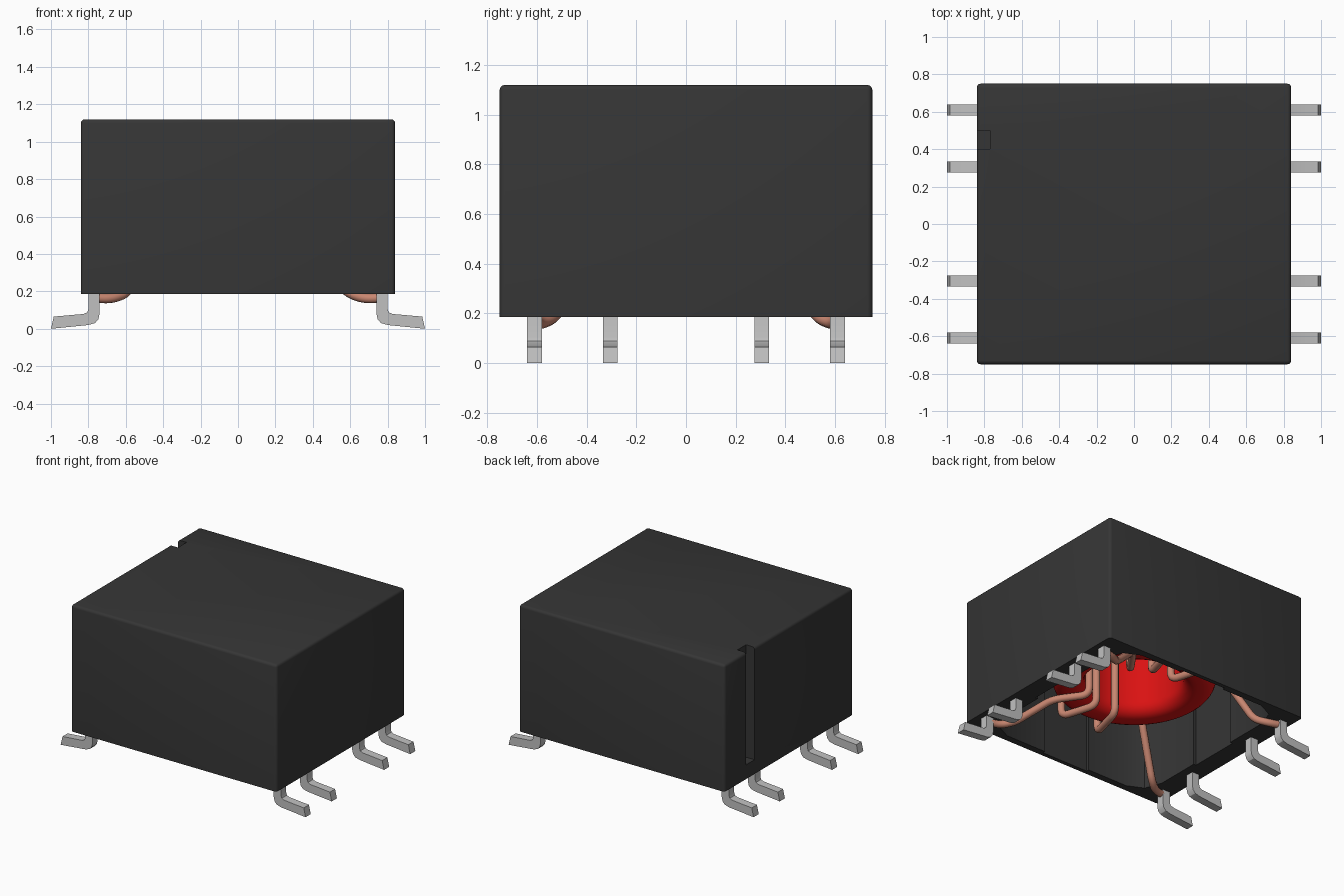
import bpy, bmesh, math
from mathutils import Vector

cube = bpy.data.objects.get("Cube")
if cube:
    bpy.data.objects.remove(cube, do_unlink=True)


def material(name, rgb, rough=0.6):
    m = bpy.data.materials.new(name)
    m.use_nodes = True
    m.diffuse_color = (*rgb, 1)
    bsdf = m.node_tree.nodes["Principled BSDF"]
    bsdf.inputs["Base Color"].default_value = (*rgb, 1)
    bsdf.inputs["Roughness"].default_value = rough
    return m


BLACK = material("charcoal plastic", (0.036, 0.036, 0.036))
METAL = material("pin grey", (0.53, 0.53, 0.53))
COPPER = material("copper", (0.58, 0.24, 0.165))
RED = material("core red", (0.70, 0.006, 0.006))


def add_object(name, bm, mat):
    bmesh.ops.recalc_face_normals(bm, faces=bm.faces[:])
    me = bpy.data.meshes.new(name)
    bm.to_mesh(me)
    bm.free()
    me.materials.append(mat)
    ob = bpy.data.objects.new(name, me)
    bpy.context.collection.objects.link(ob)
    return ob


def smooth(ob, angle=35):
    bpy.ops.object.select_all(action="DESELECT")
    ob.select_set(True)
    bpy.context.view_layer.objects.active = ob
    bpy.ops.object.shade_smooth_by_angle(angle=math.radians(angle))


def prism(name, points, offset, mat):
    """Closed outline of 3D points, extruded along offset."""
    bm = bmesh.new()
    face = bm.faces.new([bm.verts.new(p) for p in points])
    ext = bmesh.ops.extrude_face_region(bm, geom=[face])
    verts = [g for g in ext["geom"] if isinstance(g, bmesh.types.BMVert)]
    bmesh.ops.translate(bm, verts=verts, vec=offset)
    return add_object(name, bm, mat)


def box(name, lo, hi, mat, bevel=0.0):
    bm = bmesh.new()
    bmesh.ops.create_cube(bm, size=1)
    for v in bm.verts:
        v.co = Vector([lo[i] + (v.co[i] + 0.5) * (hi[i] - lo[i]) for i in range(3)])
    if bevel:
        # every edge is rounded except those around the open underside
        edges = [e for e in bm.edges if max(v.co.z for v in e.verts) > lo[2] + 0.01]
        bmesh.ops.bevel(bm, geom=edges, offset=bevel, segments=3, profile=0.5,
                        affect="EDGES")
    return add_object(name, bm, mat)


def cut(ob, cutter):
    mod = ob.modifiers.new("cut", "BOOLEAN")
    mod.operation = "DIFFERENCE"
    mod.solver = "EXACT"
    mod.object = cutter
    bpy.context.view_layer.objects.active = ob
    bpy.ops.object.modifier_apply(modifier=mod.name)
    bpy.data.objects.remove(cutter, do_unlink=True)


# Case: hollow cover, open underneath, with an index slot on the right side
case = box("case", (-0.84, -0.75, 0.185), (0.84, 0.75, 1.12), BLACK, 0.02)
quarter = [(0.70, 0.19), (0.68, 0.19), (0.68, 0.52), (0.635, 0.645),
           (0.52, 0.70), (0.19, 0.70), (0.19, 0.72)]
outline = (quarter + [(-x, y) for x, y in reversed(quarter)]
           + [(-x, -y) for x, y in quarter]
           + [(x, -y) for x, y in reversed(quarter)])
cut(case, prism("cavity_cutter", [(x, y, 0.1) for x, y in outline], (0, 0, 0.94), BLACK))
cut(case, box("slot_cutter", (-0.95, 0.40, 0.29), (-0.77, 0.50, 1.3), BLACK))
smooth(case)

# Pins: four bent feet on each side
PIN = [(0.80, 0.30), (0.80, 0.105), (0.806, 0.088), (0.825, 0.079), (0.985, 0.065),
       (1.0, 0.0), (0.80, 0.02), (0.765, 0.03), (0.747, 0.05), (0.74, 0.08), (0.74, 0.30)]
for side, label in ((1, "left"), (-1, "right")):
    for i, y in enumerate((-0.61, -0.305, 0.305, 0.61)):
        pin = prism(f"{label}_pin_{i + 1}", [(side * x, y - 0.03, z) for x, z in PIN],
                    (0, 0.06, 0), METAL)
        smooth(pin, 30)

# Core: ring with a rounded rectangular section, turned about z
R_IN, R_OUT, Z_LO, Z_HI, ROUND = 0.33, 0.55, 0.43, 0.95, 0.09
section = []
for cr, cz, start in ((R_OUT - ROUND, Z_HI - ROUND, 0), (R_IN + ROUND, Z_HI - ROUND, 90),
                      (R_IN + ROUND, Z_LO + ROUND, 180), (R_OUT - ROUND, Z_LO + ROUND, 270)):
    for k in range(7):
        a = math.radians(start + 15 * k)
        section.append((cr + ROUND * math.cos(a), cz + ROUND * math.sin(a)))
bm = bmesh.new()
STEPS = 64
rings = [[bm.verts.new((r * math.cos(t), r * math.sin(t), z)) for r, z in section]
         for t in (2 * math.pi * s / STEPS for s in range(STEPS))]
n = len(section)
for s in range(STEPS):
    a, b = rings[s], rings[(s + 1) % STEPS]
    for k in range(n):
        bm.faces.new((a[k], b[k], b[(k + 1) % n], a[(k + 1) % n]))
core = add_object("core", bm, RED)
smooth(core, 60)


def fillet(points, radius):
    """Replace each inner corner of a path by a short arc."""
    pts = [Vector(p) for p in points]
    out = [pts[0]]
    for a, p, b in zip(pts, pts[1:], pts[2:]):
        d = min(radius, (a - p).length * 0.45, (b - p).length * 0.45)
        s, e = p + (a - p).normalized() * d, p + (b - p).normalized() * d
        for k in range(6):
            t = k / 5
            out.append(s * (1 - t) ** 2 + p * 2 * t * (1 - t) + e * t * t)
    return out + [pts[-1]]


def polar(r, deg, z):
    a = math.radians(deg)
    return (r * math.cos(a), r * math.sin(a), z)


# Windings: one wire per half, from a left corner pin round the core to a right one
WIRE, INNER, OUTER, LOW, HIGH = 0.026, 0.30, 0.58, 0.40, 0.98
path = [(0.77, 0.61, 0.165), (0.68, 0.59, 0.16), (0.60, 0.53, 0.185), (0.36, 0.42, LOW)]
turns = [45, 73, 105, 135]
for here, after in zip(turns, turns[1:]):
    path += [polar(INNER, here, LOW), polar(INNER, here, HIGH), polar(OUTER, after, HIGH)]
    if after != turns[-1]:
        path.append(polar(OUTER, after, LOW))
path += [polar(OUTER, 135, 0.52), (-0.60, 0.53, 0.185), (-0.68, 0.59, 0.16),
         (-0.77, 0.61, 0.165)]
for side, label in ((1, "back"), (-1, "front")):
    pts = fillet(path, 0.06)
    curve = bpy.data.curves.new(f"{label}_winding", "CURVE")
    curve.dimensions = "3D"
    curve.bevel_depth = WIRE
    curve.bevel_resolution = 3
    curve.use_fill_caps = True
    spline = curve.splines.new("POLY")
    spline.points.add(len(pts) - 1)
    for sp, p in zip(spline.points, pts):
        sp.co = (p.x, side * p.y, p.z, 1)
    spline.use_smooth = True
    curve.materials.append(COPPER)
    wire = bpy.data.objects.new(f"{label}_winding", curve)
    bpy.context.collection.objects.link(wire)
